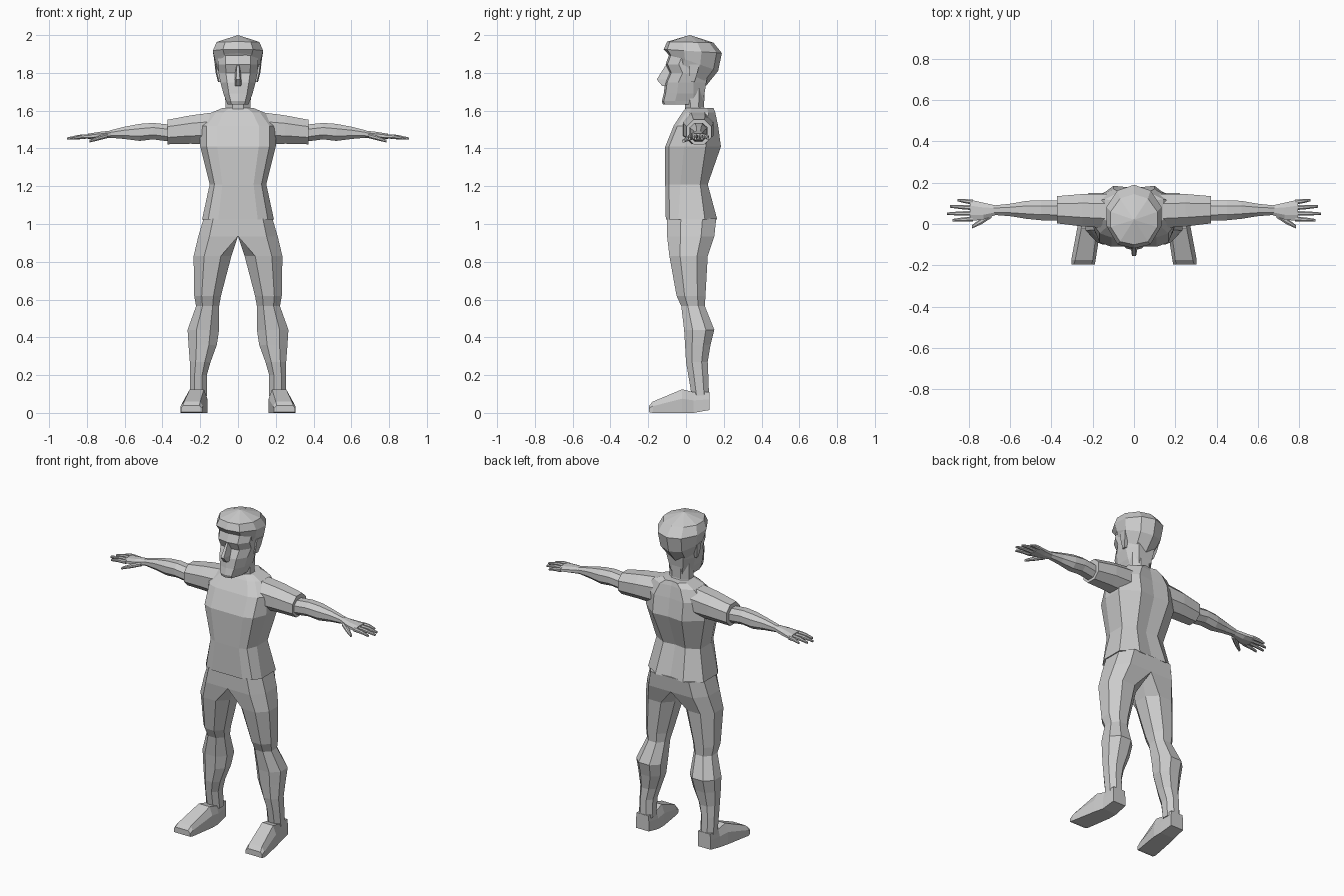
import bpy, bmesh

clay = bpy.data.materials.new("light_grey")
clay.diffuse_color = (0.6, 0.6, 0.6, 1)


def loft(name, rings, mirror=False):
    """Skin a list of equal-length point rings, cap both ends, flat faces."""
    bm = bmesh.new()
    vs = [[bm.verts.new(p) for p in r] for r in rings]
    n = len(vs[0])
    for a, b in zip(vs, vs[1:]):
        for i in range(n):
            j = (i + 1) % n
            bm.faces.new((a[i], a[j], b[j], b[i]))
    bm.faces.new(vs[0])
    bm.faces.new(vs[-1])
    bmesh.ops.remove_doubles(bm, verts=bm.verts, dist=0.0005)
    bmesh.ops.recalc_face_normals(bm, faces=bm.faces)
    me = bpy.data.meshes.new(name)
    bm.to_mesh(me)
    bm.free()
    me.materials.append(clay)
    ob = bpy.data.objects.new(name, me)
    bpy.context.collection.objects.link(ob)
    if mirror:
        ob.modifiers.new("mirror", 'MIRROR').use_axis[0] = True
    return ob


def octagon(a0, a1, b0, b1, c=0.28):
    """Chamfered rectangle as 2D points."""
    p, q = (a1 - a0) * c, (b1 - b0) * c
    return [(a0 + p, b0), (a1 - p, b0), (a1, b0 + q), (a1, b1 - q),
            (a1 - p, b1), (a0 + p, b1), (a0, b1 - q), (a0, b0 + q)]


def symmetric(half):
    """Complete a half outline that starts and ends on the centre line."""
    return half + [(-x, y, z) for x, y, z in half[-2:0:-1]]


def along_x(rows, c=0.28):
    return [[(x, y, z) for y, z in octagon(y0, y1, z0, z1, c)] for x, y0, y1, z0, z1 in rows]


# Shirt body: height, half width, front, back, side front, side back
shirt = [(1.025, .19, -.107, .165, -.04, .10), (1.21, .15, -.11, .115, -.03, .075),
         (1.41, .20, -.11, .185, -.01, .105), (1.52, .20, -.065, .17, 0, .11),
         (1.59, .14, -.02, .155, .02, .12), (1.615, .08, 0, .145, .03, .11)]
loft("shirt", [symmetric([(0, f, z), (w * .55, f, z), (w * .83, f + .02, z), (w, sf, z),
                          (w, sb, z), (w * .5, b, z), (0, b - .01, z)])
               for z, w, f, b, sf, sb in shirt])

# Sleeves and bare arms
loft("sleeve", along_x([(.12, -.02, .145, 1.42, 1.592), (.25, -.012, .145, 1.425, 1.575),
                        (.372, .003, .135, 1.422, 1.552)]), True)
loft("arm", along_x([(.35, .018, .112, 1.435, 1.525), (.45, .018, .115, 1.448, 1.535),
                     (.52, .025, .112, 1.44, 1.53), (.60, .038, .098, 1.45, 1.515),
                     (.68, .044, .09, 1.457, 1.495)]), True)

# Hand: palm, four fingers, thumb
loft("palm", along_x([(.67, .044, .09, 1.457, 1.495), (.73, .022, .103, 1.45, 1.488),
                      (.795, .014, .118, 1.45, 1.478)]), True)
fingers = [(.025, .018, .88), (.052, .05, .905), (.079, .085, .892), (.106, .116, .855)]
for i, (y0, y1, tip) in enumerate(fingers):
    mid = (.785 + tip) / 2
    ym = (y0 + y1) / 2
    loft(f"finger_{i + 1}", along_x([(.78, y0 - .012, y0 + .012, 1.452, 1.476),
                                     (mid, ym - .01, ym + .01, 1.451, 1.472),
                                     (tip, y1 - .006, y1 + .006, 1.446, 1.458)]), True)
loft("thumb", along_x([(.69, .03, .065, 1.455, 1.48), (.74, -.002, .03, 1.442, 1.466),
                       (.785, -.022, -.006, 1.432, 1.446)]), True)

# Trouser legs, meeting on the centre line: height, inner, outer, front, back, chamfer
legs = [(1.03, 0, .182, -.10, .16, 0), (.935, 0, .21, -.10, .15, 0),
        (.83, .035, .235, -.088, .115, .28), (.62, .09, .232, -.05, .103, .28),
        (.565, .10, .222, -.025, .10, .28), (.44, .10, .267, -.01, .15, .28),
        (.36, .112, .262, -.005, .13, .28), (.27, .145, .255, 0, .115, .28),
        (.20, .165, .255, .012, .118, .26), (.09, .165, .255, .03, .122, .2)]


def leg_ring(z, i, o, f, b, c):
    pts = octagon(i, o, f, b, .28)
    if c == 0:  # square inner corners at the pelvis
        pts[0], pts[5], pts[6], pts[7] = (i, f), (i, b), (i, b - .08), (i, f + .08)
    return [(x, y, z) for x, y in pts]


loft("leg", [leg_ring(*r) for r in legs], True)

# Feet, from toe to heel: y, sole inner/outer, top inner/outer, bottom, top
foot = [(-.197, .19, .302, .205, .292, .004, .038), (-.175, .186, .304, .20, .285, 0, .06),
        (-.02, .162, .275, .18, .255, 0, .125), (.04, .162, .26, .175, .25, 0, .11),
        (.124, .168, .255, .17, .252, .015, .11)]
loft("foot", [[(a, y, lo), (b, y, lo), (b, y, lo + (hi - lo) * .6), (d, y, hi),
               (c, y, hi), (a, y, lo + (hi - lo) * .6)]
              for y, a, b, c, d, lo, hi in foot], True)

# Neck
loft("neck", [[(x, y, z) for x, y in octagon(-w, w, f, b)]
              for z, w, f, b in [(1.57, .075, 0, .12), (1.62, .066, -.005, .095),
                                 (1.72, .07, -.01, .1)]])

# Face: height, half width, front, back
face = [(1.632, .056, -.122, .085), (1.65, .062, -.128, .09), (1.69, .077, -.118, .098),
        (1.75, .093, -.11, .108), (1.80, .103, -.088, .115), (1.845, .106, -.108, .12),
        (1.91, .108, -.085, .12)]
loft("face", [symmetric([(0, f, z), (w * .62, f + .01, z), (w, f + .07, z),
                         (w, .04, z), (w * .6, b, z), (0, b, z)])
              for z, w, f, b in face])

# Hair cap, tilted rings: front height, back height, half width, front, back
hair = [(1.885, 1.73, .100, -.085, .105), (1.905, 1.81, .122, -.10, .17),
        (1.925, 1.905, .133, -.118, .19), (1.965, 1.96, .113, -.10, .145),
        (2.0, 2.0, 0, .02, .02)]


def hair_ring(zf, zb, w, f, b):
    half = [(0, 0), (.6, .06), (1, .35), (1, .65), (.6, .91), (0, 1)]
    return symmetric([(w * u, f + (b - f) * t, zf + (zb - zf) * t) for u, t in half])


bm_rings = [hair_ring(*r) for r in hair[:-1]]
bm_rings.append([(p[0] * .01, .02 + p[1] * .01, 2.0) for p in bm_rings[-1]])
loft("hair", bm_rings)

# Nose and ears
loft("nose", [[(-w, -.08, z), (-w * .5, y, z), (w * .5, y, z), (w, -.08, z)]
              for z, w, y in [(1.84, .012, -.108), (1.765, .02, -.155), (1.73, .024, -.125)]])
loft("ear", [[(.085, f, z), (x, f, z), (x + .006, b, z), (.085, b, z)]
             for z, x, f, b in [(1.752, .1, .02, .045), (1.80, .112, .018, .06),
                                (1.845, .118, .018, .07)]], True)
